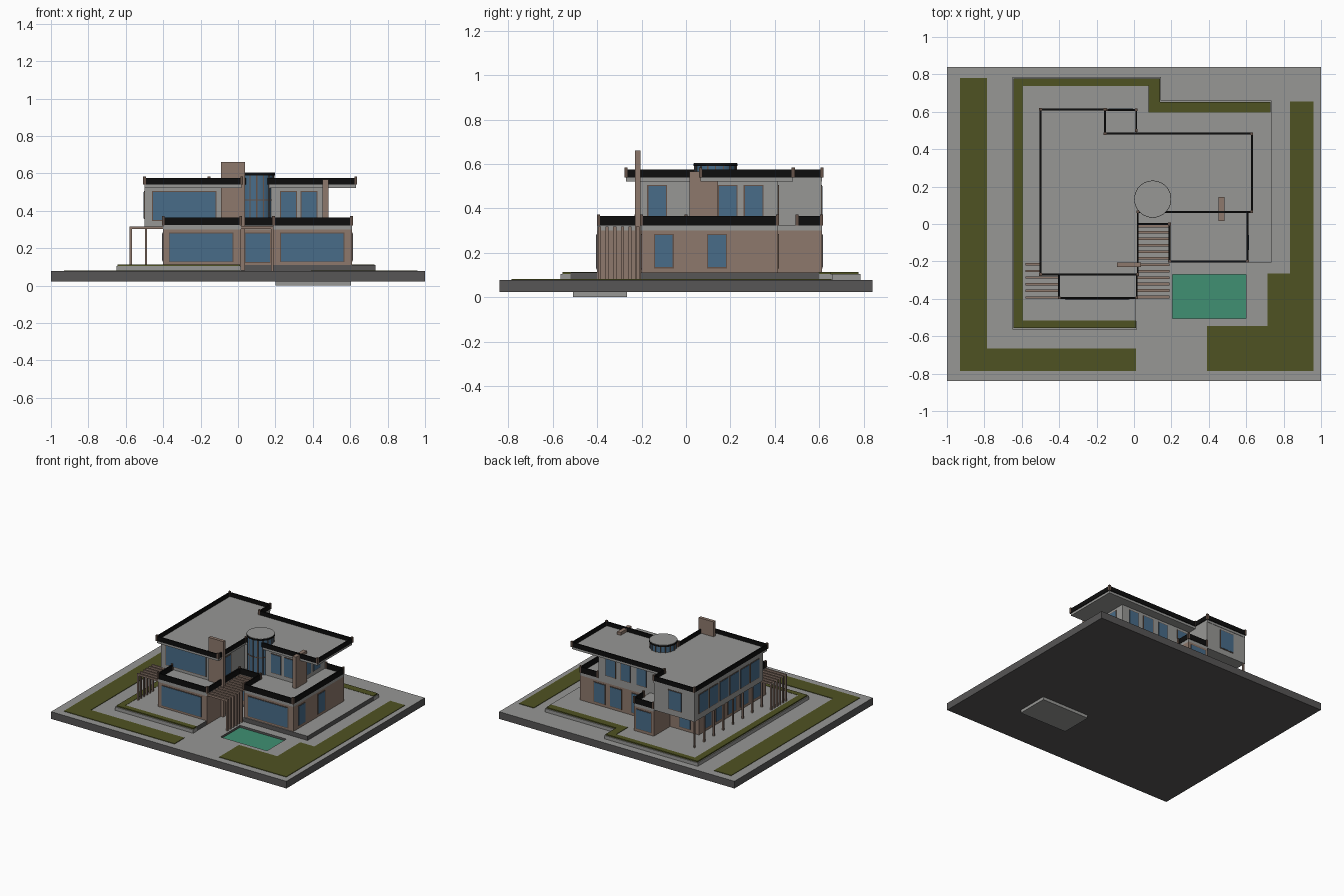
import bpy, bmesh, math

if "Cube" in bpy.data.objects:
    bpy.data.objects.remove(bpy.data.objects["Cube"])

def mat(name, r, g, b):
    m = bpy.data.materials.new(name)
    m.diffuse_color = (r, g, b, 1)
    m.use_nodes = True
    m.node_tree.nodes["Principled BSDF"].inputs["Base Color"].default_value = m.diffuse_color
    return m

GREY = mat("light_grey", .31, .31, .30)
DARK = mat("dark_grey", .095, .092, .092)
BRICK = mat("brick_brown", .27, .19, .15)
GLASS = mat("window_blue", .065, .15, .25)
GRASS = mat("grass_green", .078, .085, .016)
WATER = mat("pool_green", .05, .28, .17)
BLACK = mat("railing_black", .004, .004, .004)
WOOD = mat("wood_brown", .13, .085, .065)


def prism(name, pts, z0, z1, m, top=None):
    """Extruded outline; optional second material on upward faces."""
    bm = bmesh.new()
    f = bm.faces.new([bm.verts.new((x, y, z0)) for x, y in pts])
    ext = bmesh.ops.extrude_face_region(bm, geom=[f])
    vs = [v for v in ext["geom"] if isinstance(v, bmesh.types.BMVert)]
    bmesh.ops.translate(bm, vec=(0, 0, z1 - z0), verts=vs)
    bmesh.ops.recalc_face_normals(bm, faces=bm.faces)
    me = bpy.data.meshes.new(name)
    if m:
        me.materials.append(m)
    if top:
        me.materials.append(top)
        for face in bm.faces:
            face.material_index = 1 if face.normal.z > .5 else 0
    bm.to_mesh(me)
    bm.free()
    ob = bpy.data.objects.new(name, me)
    bpy.context.collection.objects.link(ob)
    return ob


def box(name, x0, x1, y0, y1, z0, z1, m, top=None):
    return prism(name, [(x0, y0), (x1, y0), (x1, y1), (x0, y1)], z0, z1, m, top)


def railing(name, pts, z0, z1, closed=False):
    """Thin black panels along an axis-aligned path, with a post at each corner."""
    t = .005
    ends = pts[1:] + pts[:1] if closed else pts[1:]
    for (ax, ay), (bx, by) in zip(pts, ends):
        box(name, min(ax, bx) - t, max(ax, bx) + t, min(ay, by) - t, max(ay, by) + t, z0, z1, BLACK)
    for x, y in pts:
        box(name + "_post", x - .007, x + .007, y - .007, y + .007, z0, z1 + .008, WOOD)


def window(side, pos, a0, a1, z0, z1):
    """Glass plate on a slim frame; side is the outward direction of the wall."""
    s = 1 if side in ("east", "back") else -1
    for name, m, grow, depth in (("window_frame", WOOD, .005, .003), ("window_glass", GLASS, 0, .005)):
        lo, hi = sorted((pos - s * .002, pos + s * depth))
        if side in ("east", "west"):
            box(name, lo, hi, a0 - grow, a1 + grow, z0 - grow, z1 + grow, m)
        else:
            box(name, a0 - grow, a1 + grow, lo, hi, z0 - grow, z1 + grow, m)


def cylinder(name, r, z0, z1, m):
    bpy.ops.mesh.primitive_cylinder_add(vertices=40, radius=r, depth=z1 - z0, location=(.1, .133, (z0 + z1) / 2))
    ob = bpy.context.object
    ob.name = name
    ob.data.materials.append(m)
    bpy.ops.object.shade_smooth_by_angle(angle=math.radians(30))


# site slab with a pool cut into it
slab = box("site_slab", -1, 1, -.84, .84, .023, .078, DARK, GREY)
cutter = box("pool_cutter", .205, .6, -.505, -.27, -.1, .2, None)
cutter.hide_render = True
cutter.display_type = 'WIRE'
cut = slab.modifiers.new("pool_hole", 'BOOLEAN')
cut.object = cutter
cut.operation = 'DIFFERENCE'
cut.solver = 'EXACT'
box("pool_basin", .2, .605, -.51, -.265, 0, .05, GREY)
box("pool_water", .205, .6, -.505, -.27, .05, .062, WATER)

# lawns
prism("lawn_left", [(-.93, -.785), (.01, -.785), (.01, -.665), (-.785, -.665), (-.785, .78), (-.93, .78)],
      .07, .082, GRASS)
prism("lawn_right", [(.39, -.785), (.96, -.785), (.96, .655), (.835, .655), (.835, -.265), (.715, -.265),
                     (.715, -.545), (.39, -.545)], .07, .082, GRASS)

# raised platform and the planter round it
prism("platform", [(-.595, -.52), (.012, -.52), (.012, 0), (.19, 0), (.19, -.205), (.735, -.205), (.735, .6),
                   (.075, .6), (.075, .74), (-.595, .74)], .07, .111, DARK, GREY)
prism("planter_curb", [(.015, -.565), (.015, -.52), (-.595, -.52), (-.595, .74), (.075, .74), (.075, .595),
                       (.735, .595), (.735, .66), (.145, .66), (.145, .785), (-.65, .785), (-.65, -.565)],
      .07, .104, GREY)
prism("planter_grass", [(.01, -.557), (.01, -.517), (-.593, -.517), (-.593, .738), (.077, .738), (.077, .597),
                        (.73, .597), (.73, .652), (.138, .652), (.138, .778), (-.643, .778), (-.643, -.557)],
      .1, .113, GRASS)

# ground floor and its terrace deck
ground = [(-.4, -.4), (.015, -.4), (.015, 0), (.19, 0), (.19, -.2), (.61, -.2), (.61, .415), (-.4, .415)]
prism("ground_floor_walls", ground, .08, .30, BRICK)
prism("terrace_deck", ground, .30, .325, GREY)
railing("terrace_railing", [(-.4, -.225), (-.4, -.395), (.015, -.395), (.015, 0), (.19, 0), (.19, -.2),
                            (.607, -.2), (.607, .412), (.46, .412)], .322, .365)

# back porch with balcony
box("porch_walls", -.155, .015, .4, .612, .08, .30, BRICK)
box("porch_deck", -.155, .015, .4, .612, .30, .325, GREY)
railing("balcony_railing", [(.012, .5), (.012, .61), (-.15, .61)], .322, .365)

# upper floor
prism("upper_floor_walls", [(-.5, -.22), (0, -.22), (0, .08), (.455, .08), (.455, .415), (-.155, .415),
                            (-.155, .61), (-.5, .61)], .312, .525, GREY)

# roof with railing
roof = [(-.5, -.27), (.02, -.27), (.02, .065), (.63, .065), (.63, .483), (-.155, .483), (-.155, .613), (-.5, .613)]
prism("roof_slab", roof, .522, .545, GREY)
railing("roof_railing", roof, .54, .575, closed=True)

# chimney and side fin
box("chimney", -.09, .037, -.23, -.205, .08, .66, BRICK)
box("brick_fin", .453, .483, .015, .145, .32, .567, BRICK)

# round stair tower
cylinder("tower_glass", .093, .32, .593, GLASS)
cylinder("tower_rim", .099, .590, .602, BLACK)
cylinder("tower_cap", .097, .60, .605, GREY)
cylinder("tower_band", .095, .455, .461, WOOD)
for i in range(16):
    a = i * math.tau / 16
    x, y = .1 + .093 * math.cos(a), .133 + .093 * math.sin(a)
    box("tower_mullion", x - .003, x + .003, y - .003, y + .003, .32, .593, WOOD)

# central entrance pergola: beams with a post each on the right
for i in range(12):
    y = -.39 + i * .0345
    box("entrance_beam", .015, .19, y - .007, y + .007, .302, .318, BRICK)
    if y < -.19:
        box("entrance_post", .176, .19, y - .007, y + .007, .075, .318, BRICK)

# west pergola
for i in range(6):
    y = -.393 + i * .0355
    box("west_beam", -.58, -.4, y - .006, y + .006, .302, .316, BRICK)
    box("west_post", -.58, -.568, y - .006, y + .006, .105, .316, BRICK)

# posts under the upper floor overhang
for i in range(8):
    y = .6 - i * .117
    box("overhang_post", -.498, -.486, y - .006, y + .006, .105, .315, BRICK)

# front windows
for a, b in ((-.365, -.03), (.23, .565)):
    window("front", -.4 if a < 0 else -.2, a, b, .13, .28)
window("front", 0, .04, .17, .125, .28)
window("front", -.22, -.455, -.12, .35, .5)
for a in (.23, .34):
    window("front", .08, a, a + .08, .36, .5)

# east windows
for a in (-.14, .10):
    window("east", .61, a, a + .08, .135, .28)
window("east", 0, -.17, -.09, .36, .5)
for a in (.148, .265):
    window("east", .455, a, a + .08, .36, .5)

# back windows
for a in (.31, .18, .045, -.13):
    window("back", .415, a, a + .08, .36, .5)
for a in (.4, .26, .08, -.33):
    window("back", .415, a, a + .09, .135, .28)
window("back", .61, -.39, -.28, .36, .5)
window("back", .612, -.135, -.005, .135, .28)

# west windows
for i in range(6):
    a = -.17 + i * .125
    window("west", -.5, a, a + .1, .36, .5)
for i in range(5):
    a = -.33 + i * .15
    window("west", -.4, a, a + .09, .135, .28)
